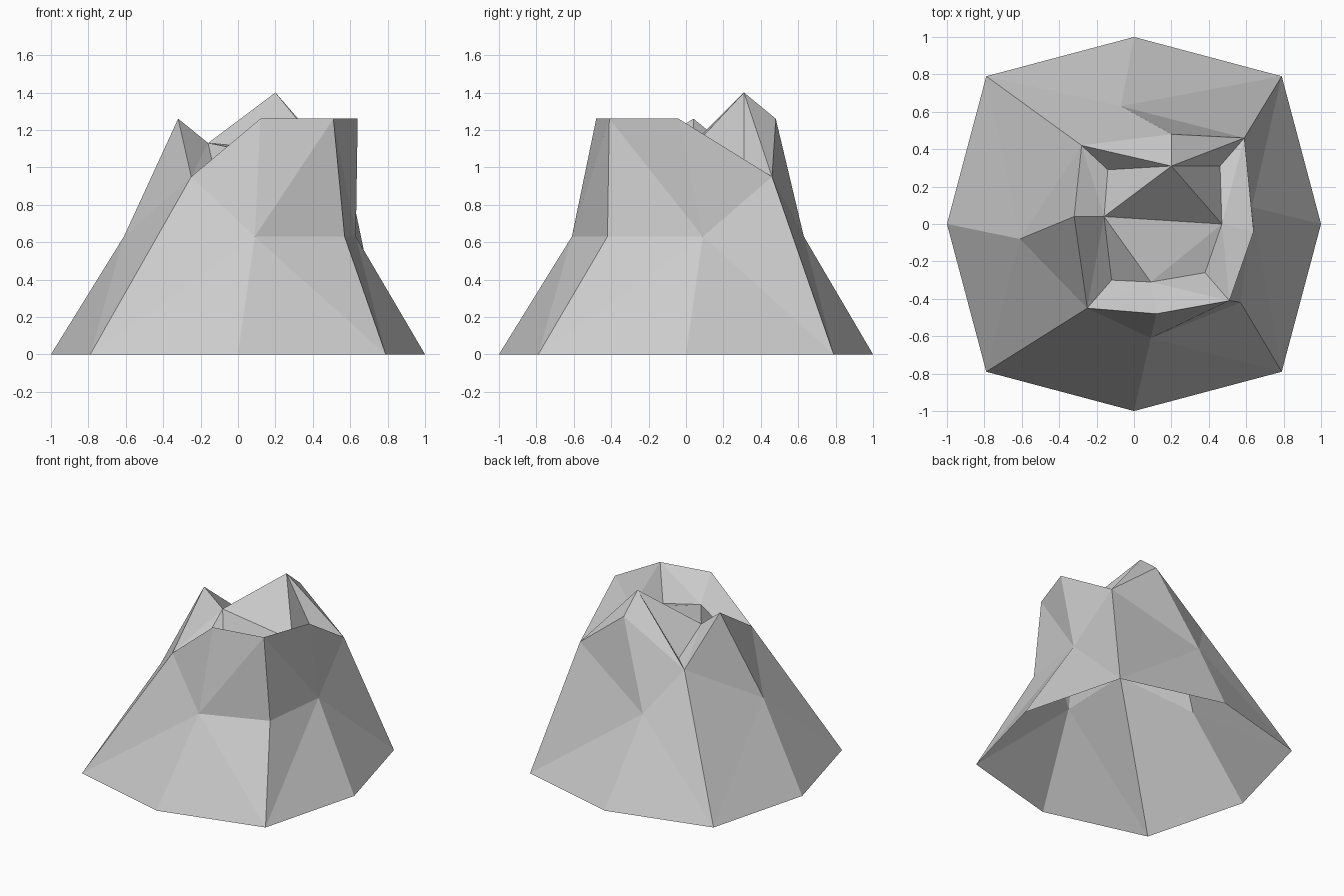
import bpy
import bmesh
from math import radians, sin, cos
from mathutils import Vector

# Remove the default cube
cube = bpy.data.objects.get("Cube")
if cube:
    bpy.data.objects.remove(cube, do_unlink=True)

# One plain rock colour
rock = bpy.data.materials.new("grey_rock")
rock.use_nodes = True
rock_colour = (0.6, 0.6, 0.6, 1.0)
rock.diffuse_color = rock_colour
rock.node_tree.nodes["Principled BSDF"].inputs["Base Color"].default_value = rock_colour


def build_part(name, polygons):
    """Make a flat-shaded object from polygons given as lists of points."""
    mesh = bpy.data.meshes.new(name)
    bm = bmesh.new()
    for polygon in polygons:
        bm.faces.new([bm.verts.new(point) for point in polygon])
    bmesh.ops.remove_doubles(bm, verts=bm.verts[:], dist=0.001)
    bm.to_mesh(mesh)
    bm.free()
    mesh.materials.append(rock)
    part = bpy.data.objects.new(name, mesh)
    bpy.context.collection.objects.link(part)
    return part


def fan(centre, outline):
    """Triangles from a centre point to every edge of a closed outline."""
    following = outline[1:] + outline[:1]
    return [(centre, a, b) for a, b in zip(outline, following)]


# Rings run counter-clockwise from the front: sides are even, corners are odd
SIDES = 8
FRONT, FRONT_LEFT, LEFT, BACK_LEFT, BACK, BACK_RIGHT, RIGHT, FRONT_RIGHT = range(SIDES)
PEAK, DIP = 1.26, 0.95

# Foot of the mountain, with corners pushed out a little
foot = []
for i in range(SIDES):
    angle = radians(45 * i - 90)
    reach = 1.117 if i % 2 else 1.0
    foot.append(Vector((reach * cos(angle), reach * sin(angle), 0)))

# Uneven outer rim and inner lip of the crater
rim = [Vector(p) for p in (
    (0.12, -0.48, PEAK), (0.51, -0.41, PEAK), (0.64, -0.04, PEAK), (0.59, 0.46, DIP),
    (0.20, 0.48, PEAK), (-0.28, 0.42, DIP), (-0.32, 0.04, PEAK), (-0.25, -0.45, DIP))]
lip = [Vector(p) for p in (
    (0.09, -0.31, 1.08), (0.38, -0.26, 1.03), (0.47, 0, 1.07), (0.46, 0.31, DIP),
    (0.20, 0.31, 1.40), (-0.14, 0.29, DIP), (-0.16, 0.04, 1.13), (-0.12, -0.30, DIP))]

# Hollow points halfway up each side, and a bent ridge on one corner
MIDDLE = 0.63
hollows = {
    FRONT: Vector((0.09, -0.61, MIDDLE)),
    LEFT: Vector((0.63, 0.09, MIDDLE)),
    BACK: Vector((-0.07, 0.63, MIDDLE)),
    RIGHT: Vector((-0.61, -0.08, MIDDLE)),
}
ridge_bend = Vector((0.57, -0.42, MIDDLE))

# Slopes: each side is a fan around its hollow
slopes = []
for side, hollow in hollows.items():
    before, after = (side - 1) % SIDES, (side + 1) % SIDES
    outline = [foot[before], foot[side], foot[after]]
    if after == FRONT_LEFT:
        outline.append(ridge_bend)
    outline += [rim[after], rim[side], rim[before]]
    if before == FRONT_LEFT:
        outline.append(ridge_bend)
    slopes += fan(hollow, outline)
build_part("mountain_slopes", slopes)

# Crater rim: band between the outer rim and the lip, split from side to corner
band = []
for side in hollows:
    for corner in ((side - 1) % SIDES, (side + 1) % SIDES):
        upper = (rim[side], rim[corner], lip[side])
        lower = (rim[corner], lip[corner], lip[side])
        for triangle in (upper, lower):
            band.append(triangle if corner == (side + 1) % SIDES else triangle[::-1])
build_part("crater_rim", band)

# Crater floor: folded facets with one tall face at the back
facets = (
    (RIGHT, BACK, BACK_RIGHT), (RIGHT, LEFT, BACK), (LEFT, BACK_LEFT, BACK),
    (RIGHT, FRONT, LEFT), (FRONT, FRONT_LEFT, LEFT), (RIGHT, FRONT_RIGHT, FRONT))
build_part("crater_floor", [[lip[i] for i in facet] for facet in facets])
